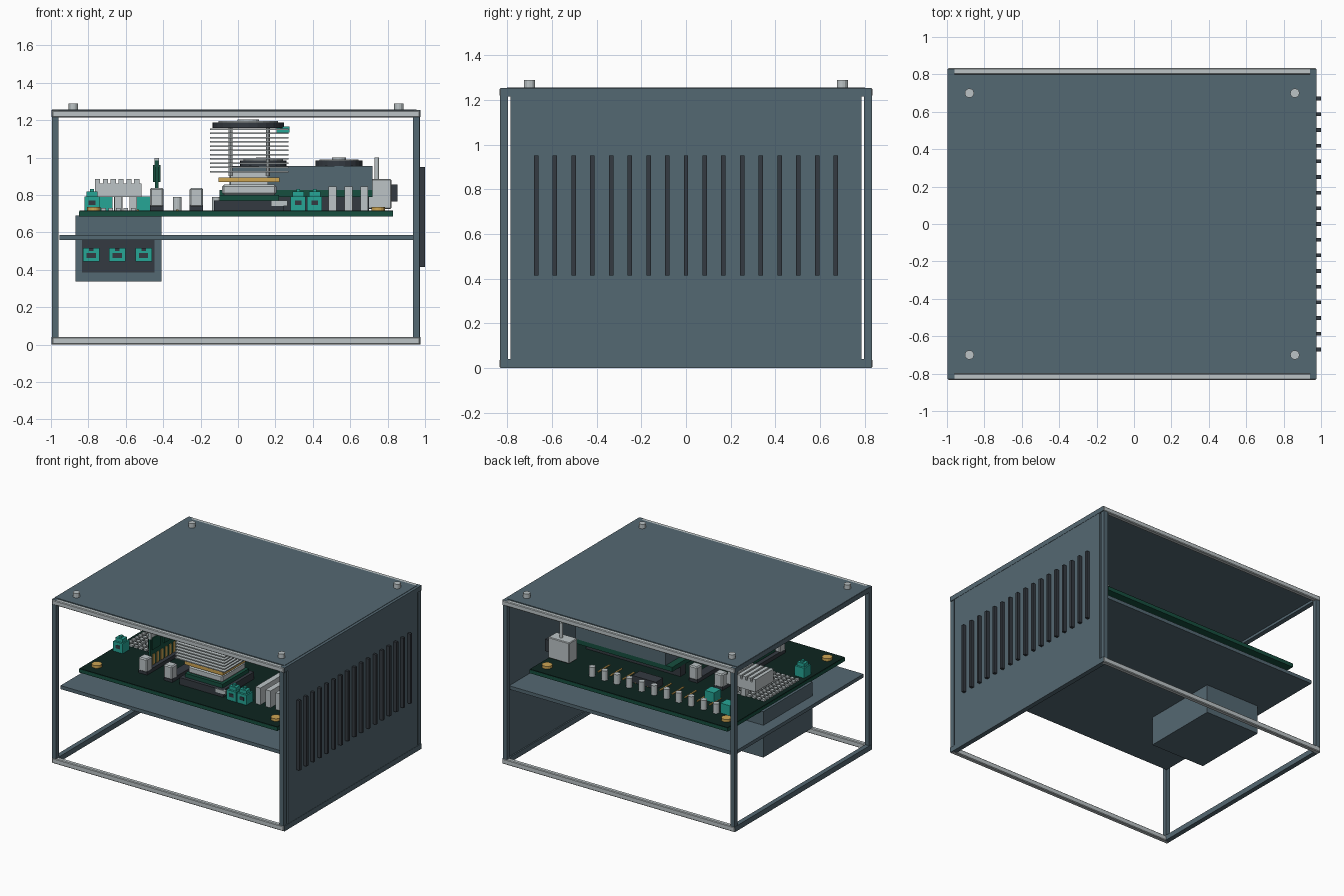
import bpy
import bmesh
from mathutils import Matrix, Vector

if "Cube" in bpy.data.objects:
    bpy.data.objects.remove(bpy.data.objects["Cube"])


def material(name, r, g, b):
    def lin(c):
        c /= 255
        return c / 12.92 if c < 0.04 else ((c + 0.055) / 1.055) ** 2.4
    m = bpy.data.materials.new(name)
    col = (lin(r), lin(g), lin(b), 1)
    m.diffuse_color = col
    m.use_nodes = True
    m.node_tree.nodes["Principled BSDF"].inputs["Base Color"].default_value = col
    return m


BLUE = material("slate blue metal", 84, 104, 114)
GREY = material("light grey metal", 188, 196, 198)
DARK = material("charcoal plastic", 52, 58, 65)
TEAL = material("teal plastic", 38, 166, 150)
GREEN = material("board green", 22, 78, 62)
MASK = material("dark board green", 13, 37, 32)
GOLD = material("gold", 206, 166, 84)


def add_box(bm, x0, x1, y0, y1, z0, z1):
    size = Vector((x1 - x0, y1 - y0, z1 - z0))
    centre = Vector((x0 + x1, y0 + y1, z0 + z1)) / 2
    mat = Matrix.Translation(centre) @ Matrix.Diagonal((*size, 1))
    bmesh.ops.create_cube(bm, size=1, matrix=mat)


def add_cyl(bm, x, y, r, z0, z1, sides=16):
    bmesh.ops.create_cone(bm, cap_ends=True, segments=sides, radius1=r, radius2=r,
                          depth=z1 - z0, matrix=Matrix.Translation((x, y, (z0 + z1) / 2)))


def part(name, mat, boxes=(), cyls=(), bevel=0):
    bm = bmesh.new()
    for b in boxes:
        add_box(bm, *b)
    for c in cyls:
        add_cyl(bm, *c)
    me = bpy.data.meshes.new(name)
    bm.to_mesh(me)
    bm.free()
    me.materials.append(mat)
    ob = bpy.data.objects.new(name, me)
    bpy.context.collection.objects.link(ob)
    if bevel:
        mod = ob.modifiers.new("bevel", "BEVEL")
        mod.width = bevel
        mod.segments = 1
    return ob


def square(x, y, h, z0, z1):
    return (x - h, x + h, y - h, y + h, z0, z1)


def ring(name, mat, x, y, r, hole, z0, z1):
    # Fan housing: tube made from a circle of quads
    bm = bmesh.new()
    loops = []
    for rad, z in ((r, z0), (r, z1), (hole, z1), (hole, z0)):
        loops.append(bmesh.ops.create_circle(bm, segments=24, radius=rad,
                     matrix=Matrix.Translation((x, y, z)))["verts"])
    for a, b in zip(loops, loops[1:] + loops[:1]):
        for i in range(24):
            j = (i + 1) % 24
            bm.faces.new((a[i], a[j], b[j], b[i]))
    bmesh.ops.recalc_face_normals(bm, faces=bm.faces)
    me = bpy.data.meshes.new(name)
    bm.to_mesh(me)
    bm.free()
    me.materials.append(mat)
    bpy.context.collection.objects.link(bpy.data.objects.new(name, me))


def fan(name, x, y, r, z):
    # Dark housing, grey blades and hub
    ring(name + "_housing", DARK, x, y, r, r * 0.85, z, z + 0.03)
    part(name + "_rotor", GREY, cyls=[(x, y, r * 0.84, z + 0.01, z + 0.036, 24),
                                      (x, y, r * 0.3, z + 0.03, z + 0.046)])


# Case frame
levels = [(0, 0.04), (1.215, 1.252)]
part("long_rails", GREY, [(-0.995, 0.972, y, y + 0.035, a, b)
                          for y in (-0.835, 0.8) for a, b in levels], bevel=0.005)
part("side_rails", BLUE, [(x, x + 0.036, -0.83, 0.83, a + 0.001, b + 0.001)
                          for x in (-0.997, 0.94) for a, b in levels])
part("corner_posts", BLUE, [(x, x + 0.035, y, y + 0.035, 0.03, 1.225)
                            for x in (-0.995, 0.935) for y in (-0.832, 0.797)])

# Case panels
part("top_panel", BLUE, [(-0.995, 0.955, -0.8, 0.8, 1.235, 1.256)])
part("side_panel", BLUE, [(0.95, 0.974, -0.785, 0.785, 0.03, 1.225)])
part("vent_slats", DARK, [(0.97, 1.0, i * 0.0838 - 0.01, i * 0.0838 + 0.01, 0.415, 0.95)
                          for i in range(-8, 9)])
part("top_knobs", GREY, cyls=[(x, y, 0.025, 1.25, 1.29, 12)
                              for x in (-0.88, 0.86) for y in (-0.7, 0.7)])
part("middle_shelf", BLUE, [(-0.955, 0.95, -0.785, 0.785, 0.558, 0.585)])

# Power supply with three front sockets
part("power_supply", BLUE, [(-0.87, -0.41, -0.29, 0.305, 0.338, 0.69)])
part("power_socket_panel", DARK, [(-0.835, -0.447, -0.298, -0.28, 0.385, 0.565)])
sockets = [-0.785, -0.645, -0.505]
part("power_sockets", TEAL, [(x - 0.044, x + 0.044, -0.32, -0.29, 0.445, 0.517) for x in sockets])
part("socket_holes", DARK, [(x - 0.025, x + 0.025, -0.324, -0.3, 0.462, 0.49) for x in sockets]
     + [(x - 0.012, x + 0.012, -0.324, -0.3, 0.5, 0.517) for x in sockets])

# Circuit board and mounting discs
part("circuit_board", GREEN, [(-0.85, 0.83, -0.71, 0.71, 0.685, 0.712)])
part("board_top_coating", MASK, [(-0.848, 0.828, -0.708, 0.708, 0.71, 0.716)])
part("mounting_discs", GOLD, cyls=[(x, y, 0.036, 0.71, 0.736)
                                   for x in (-0.77, 0.75) for y in (-0.61, 0.61)])

# Capacitor row with gold traces
caps = [-0.64 + 0.105 * i for i in range(11)]
part("capacitors", GREY, cyls=[(x, 0.55, 0.023, 0.71, 0.79) for x in caps])
part("gold_traces", GOLD, [(x - 0.006, x + 0.006, 0.34, 0.48, 0.714, 0.722) for x in caps])

# Memory slots with one card fitted
slots = [-0.435, -0.222]
part("memory_slots", DARK, [(x - 0.036, x + 0.036, -0.53, 0.23, 0.714, 0.745) for x in slots])
part("slot_latches", GREY, [(x - 0.036, x + 0.036, y - 0.035, y + 0.035, 0.735, 0.838)
                            for x in slots for y in (-0.5, 0.2)], bevel=0.008)
part("memory_card", GREEN, [(-0.445, -0.425, -0.45, 0.15, 0.75, 0.985)])
part("memory_chips", GREEN, [(-0.455, -0.415, y, y + 0.1, 0.87, 0.96)
                             for y in (-0.44, -0.3, -0.16, -0.02)])
part("memory_card_cap", GREY, [(-0.447, -0.423, -0.45, 0.15, 0.95, 0.998)])
part("memory_contacts", GOLD, [(-0.426, -0.42, -0.43 + 0.05 * i, -0.405 + 0.05 * i, 0.75, 0.83)
                               for i in range(12)])

# Processor and tower cooler
cx, cy = 0.06, -0.34
part("processor_socket", DARK, [square(cx - 0.002, cy, 0.186, 0.714, 0.77)])
part("socket_lever", GREY, [(0.18, 0.265, cy - 0.19, cy - 0.17, 0.742, 0.77)])
part("processor_base", GREEN, [square(cx, cy, 0.16, 0.77, 0.8)])
part("processor_lid", GREY, [square(cx, cy, 0.145, 0.8, 0.855)], bevel=0.01)
part("cooler_plate", GOLD, [square(cx, cy, 0.163, 0.868, 0.893)])
part("cooler_stem", GREY, [square(cx, cy, 0.1, 0.85, 0.925)],
     [(cx + dx, cy + dy, 0.012, 0.9, 1.16, 10) for dx in (-0.1, 0.1) for dy in (-0.1, 0.1)])
part("cooler_fins", GREY, [square(cx, cy, 0.21, 0.92 + 0.0228 * i, 0.928 + 0.0228 * i)
                           for i in range(11)])
fan("cooler_fan", cx - 0.005, cy, 0.19, 1.158)
part("fan_plug", TEAL, [(0.205, 0.275, cy - 0.05, cy + 0.05, 1.135, 1.165)])

# Graphics card with two fans
part("graphics_card_board", GREEN, [(-0.1, 0.72, 0.05, 0.31, 0.79, 0.825)])
part("graphics_card_shroud", BLUE, [(-0.045, 0.72, 0.05, 0.31, 0.825, 0.955)])
for fx, label in ((0.135, "right"), (0.54, "left")):
    fan("graphics_fan_" + label, fx, 0.18, 0.125, 0.953)
part("graphics_slot", DARK, [(-0.1, 0.7, 0.15, 0.21, 0.714, 0.795), (-0.08, 0.12, 0.39, 0.48, 0.714, 0.77)])

# Expansion slots
part("expansion_slots", GREY, [(x - 0.021, x + 0.021, -0.48, 0.03, 0.714, 0.845)
                               for x in (0.505, 0.59, 0.675)])

# Teal terminal blocks
blocks = [(-0.78, -0.3), (0.322, -0.5), (0.41, -0.5), (-0.71, 0.5), (-0.5, 0.39)]
part("terminal_blocks", TEAL, [(x - 0.04, x + 0.04, y - 0.04, y + 0.04, 0.714, 0.792) for x, y in blocks]
     + [(x - 0.03, x + 0.03, y - 0.025, y + 0.025, 0.78, 0.818) for x, y in blocks[:3]]
     + [(x - 0.01, x + 0.01, y - 0.012, y + 0.012, 0.81, 0.832) for x, y in blocks[:3]])
part("terminal_holes", DARK, [(x - 0.018, x + 0.018, y - 0.043, y, 0.745, 0.77) for x, y in blocks[:3]])

# Finned chip heat sink and pin grid
part("heat_sink", GREY, [(-0.765, -0.515, 0.03, 0.25, 0.79, 0.86)]
     + [(-0.765 + 0.042 * i, -0.725 + 0.042 * i - 0.012, 0.03, 0.25, 0.855, 0.885) for i in range(6)]
     + [(x, x + 0.04, y, y + 0.04, 0.714, 0.8) for x in (-0.66, -0.58) for y in (0.06, 0.18)])
part("pin_grid", GREY, [square(-0.8 + 0.04 * i, -0.2 + 0.04 * j, 0.013, 0.714, 0.73)
                        for i in range(7) for j in range(11)])

# Antenna module with side port
part("antenna_module", GREY, [(0.64, 0.82, 0.4, 0.5, 0.725, 0.885)], bevel=0.005)
part("antenna_post", GREY, cyls=[(0.742, 0.45, 0.013, 0.88, 1.0, 12)])
part("side_port", DARK, [(0.8, 0.853, 0.41, 0.49, 0.765, 0.855)])
